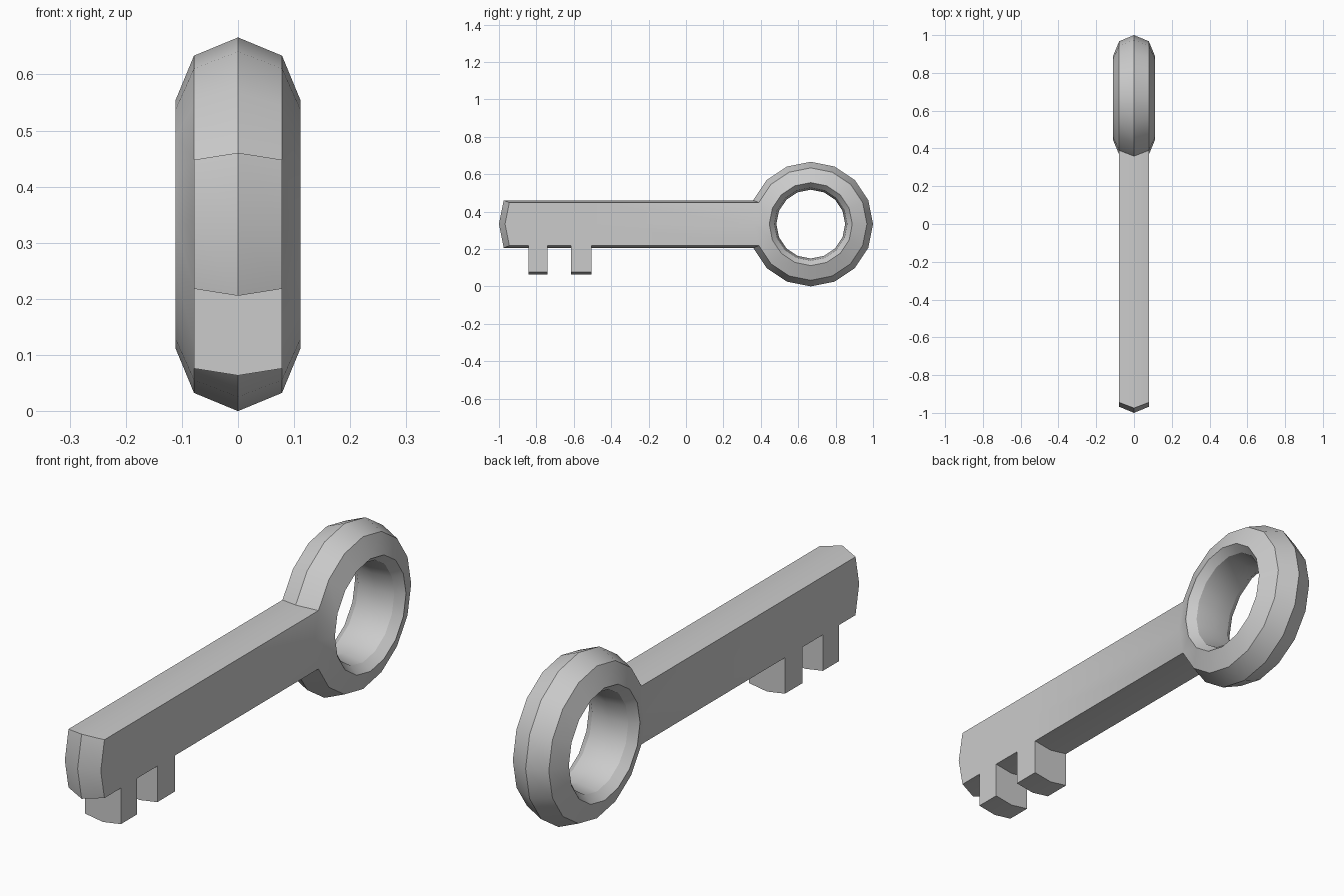
import bpy, bmesh
from math import sin, cos, pi
from mathutils import Vector

if "Cube" in bpy.data.objects:
    bpy.data.objects.remove(bpy.data.objects["Cube"])

SEG = 16
MAJOR, MINOR = 0.222, 0.111
CY, CZ = 0.667, 0.333
D = MINOR * cos(pi / 4)

# Ring cross-section (x, radius): octagonal outside, shallow inside
profile = [(-MINOR, MAJOR), (-D, MAJOR + D), (0, MAJOR + MINOR), (D, MAJOR + D),
           (MINOR, MAJOR), (D, 0.195), (0, 0.184), (-D, 0.195)]

bm = bmesh.new()

# Bow: profile swept round the x axis
rings = []
for i in range(SEG):
    a = 2 * pi * i / SEG
    rings.append([bm.verts.new((x, CY + r * cos(a), CZ + r * sin(a))) for x, r in profile])
n = len(profile)
for i in range(SEG):
    p, q = rings[i], rings[(i + 1) % SEG]
    for j in range(n):
        k = (j + 1) % n
        bm.faces.new((p[j], p[k], q[k], q[j]))
bmesh.ops.recalc_face_normals(bm, faces=bm.faces)


def extrude(test, offset):
    """Extrude the faces that pass the test, leaving no inner faces."""
    faces = [f for f in bm.faces if test(f)]
    res = bmesh.ops.extrude_face_region(bm, geom=faces)
    moved = [g for g in res["geom"] if isinstance(g, bmesh.types.BMVert)]
    bmesh.ops.translate(bm, verts=moved, vec=offset)
    old = [f for f in faces if f.is_valid]
    if old:
        bmesh.ops.delete(bm, geom=old, context='FACES_ONLY')
    bm.normal_update()


# Shaft: pulled out of the front outer faces of the bow
bm.normal_update()
extrude(lambda f: f.calc_center_median().y < CY - 0.25
        and abs(f.calc_center_median().z - CZ) < 0.1
        and abs(f.calc_center_median().x) < 0.05, Vector((0, -1.334, 0)))

# Teeth: cut the shaft across, then pull the underside strips down
teeth = [(-0.842, -0.741), (-0.615, -0.505)]
for y in [v for t in teeth for v in t]:
    bmesh.ops.bisect_plane(bm, geom=bm.verts[:] + bm.edges[:] + bm.faces[:],
                           plane_co=(0, y, 0), plane_no=(0, 1, 0), dist=1e-5)
bm.normal_update()
for y0, y1 in teeth:
    extrude(lambda f: f.normal.z < -0.9 and y0 < f.calc_center_median().y < y1,
            Vector((0, 0, -0.142)))

bmesh.ops.recalc_face_normals(bm, faces=bm.faces)
mesh = bpy.data.meshes.new("key")
bm.to_mesh(mesh)
bm.free()
key = bpy.data.objects.new("key", mesh)
bpy.context.collection.objects.link(key)

# Soft round the bow, crisp along the bevels
bpy.context.view_layer.objects.active = key
key.select_set(True)
bpy.ops.object.shade_smooth_by_angle(angle=0.45)
